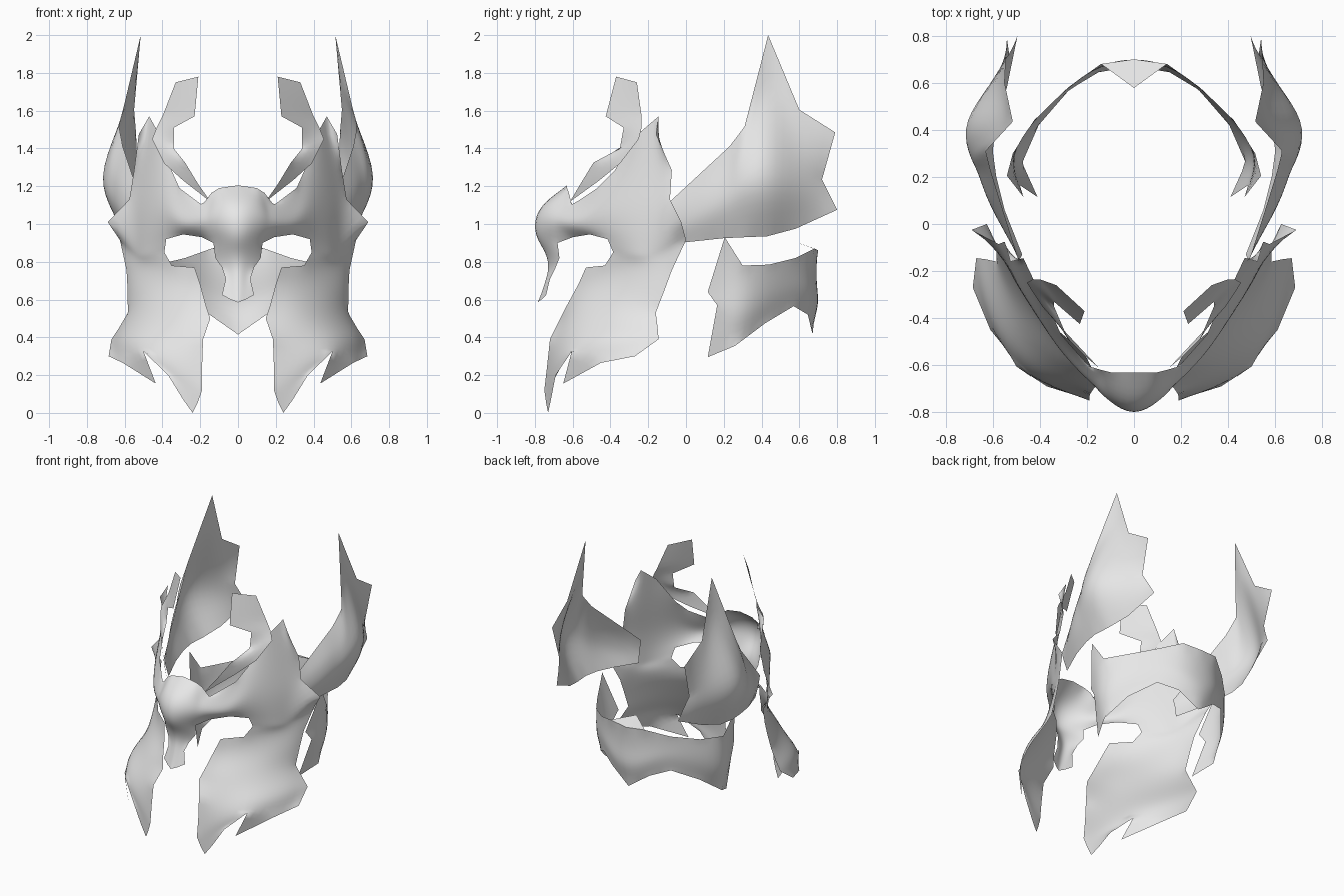
import bpy, bmesh

metal = bpy.data.materials.new("pale grey")
metal.diffuse_color = (0.8, 0.8, 0.8, 1)


def fit_inside(bm):
    """Push inner points out so that the smoothed plate passes through them."""
    inner = [v for v in bm.verts if not v.is_boundary and len(v.link_faces) == 4
             and all(len(f.verts) == 4 for f in v.link_faces)]
    goal = [v.co.copy() for v in inner]
    for _ in range(2):
        step = []
        for v, g in zip(inner, goal):
            near = [e.other_vert(v) for e in v.link_edges]
            far = {w for f in v.link_faces for w in f.verts} - set(near) - {v}
            limit = v.co * 16
            for w in near:
                limit = limit + w.co * 4
            for w in far:
                limit = limit + w.co
            step.append(g - limit / (32 + len(far)))
        for v, s in zip(inner, step):
            v.co += s


def sheet(name, grids):
    """Thin plate from grids of points, mirrored in x, smoothed inside a crisp outline."""
    bm = bmesh.new()
    for side in (1, -1):
        for rows in grids:
            vs = [[bm.verts.new((side * x, y, z)) for x, y, z in row] for row in rows]
            for a, b in zip(vs, vs[1:]):
                for i in range(len(a) - 1):
                    quad = [a[i], a[i + 1], b[i + 1], b[i]]
                    bm.faces.new(quad if side > 0 else quad[::-1])
    bmesh.ops.remove_doubles(bm, verts=bm.verts[:], dist=0.0005)
    bmesh.ops.recalc_face_normals(bm, faces=bm.faces[:])
    fit_inside(bm)
    # Keep outline corners sharp under subdivision
    ecr = bm.edges.layers.float.new("crease_edge")
    vcr = bm.verts.layers.float.new("crease_vert")
    for e in bm.edges:
        if e.is_boundary:
            e[ecr] = 1.0
            for v in e.verts:
                v[vcr] = 1.0
    for f in bm.faces:
        f.smooth = True
    me = bpy.data.meshes.new(name)
    bm.to_mesh(me)
    bm.free()
    me.materials.append(metal)
    ob = bpy.data.objects.new(name, me)
    bpy.context.collection.objects.link(ob)
    sub = ob.modifiers.new("smooth", 'SUBSURF')
    sub.levels = sub.render_levels = 2
    return ob


# Brow: columns from the centre out to the temple spike, top to bottom
brow = [
    [(0, -.63, 1.205), (0, -.75, 1.11), (0, -.80, 1.02), (0, -.79, .93)],
    [(.10, -.63, 1.19), (.10, -.71, 1.11), (.11, -.745, 1.02), (.08, -.75, .93)],
    [(.14, -.62, 1.165), (.15, -.66, 1.09), (.16, -.70, 1.01), (.13, -.68, .90)],
    [(.19, -.605, 1.10), (.20, -.63, 1.07), (.21, -.65, 1.0), (.19, -.60, .93)],
    [(.31, -.47, 1.19), (.30, -.52, 1.08), (.30, -.555, 1.0), (.29, -.51, .945)],
    [(.35, -.38, 1.28), (.38, -.41, 1.15), (.38, -.44, 1.03), (.38, -.415, .92)],
    [(.42, -.25, 1.48), (.46, -.27, 1.20), (.475, -.29, 1.03), (.49, -.27, .89)],
    [(.47, -.145, 1.57), (.51, -.155, 1.27), (.54, -.16, 1.08), (.55, -.16, .90)],
    [(.525, -.16, 1.475), (.55, -.075, 1.285), (.575, -.085, 1.13), (.69, -.025, 1.01)],
]
# Nose guard: rows downwards, starting at the brow's lower edge
nose = [
    [(0, -.79, .93), (.08, -.75, .93), (.13, -.68, .90)],
    [(0, -.75, .855), (.07, -.72, .85), (.12, -.67, .82)],
    [(0, -.73, .78), (.05, -.71, .77), (.085, -.69, .77)],
    [(0, -.745, .70), (.04, -.73, .70), (.065, -.72, .71)],
    [(0, -.785, .585), (.04, -.765, .60), (.085, -.74, .625)],
]
# Strip beside the eye, joining brow and cheek
temple = [
    [(.38, -.415, .92), (.49, -.27, .89), (.55, -.16, .90), (.69, -.025, 1.01)],
    [(.39, -.385, .85), (.49, -.27, .83), (.55, -.15, .84), (.625, 0, .915)],
    [(.35, -.43, .78), (.47, -.28, .77), (.55, -.16, .77), (.59, -.075, .755)],
]
# Cheek: rows downwards, inner edge to rear edge
cheek = [
    [(.23, -.53, .77)] + temple[-1],
    [(.20, -.57, .68), (.33, -.475, .67), (.46, -.34, .66), (.55, -.20, .66), (.585, -.11, .66)],
    [(.17, -.63, .57), (.32, -.555, .57), (.465, -.41, .56), (.55, -.255, .55), (.583, -.16, .53)],
    [(.147, -.665, .50), (.33, -.605, .48), (.485, -.475, .47), (.585, -.305, .46), (.63, -.15, .45)],
    [(.185, -.72, .39), (.34, -.65, .38), (.505, -.55, .385), (.62, -.36, .38), (.67, -.145, .39)],
    [(.19, -.735, .25), (.36, -.685, .27), (.50, -.605, .325), (.61, -.45, .265), (.685, -.27, .30)],
]
# Pointed chin tooth and rear jaw tooth
chin = [
    cheek[-1][:3],
    [(.19, -.75, .12), (.27, -.72, .15), (.37, -.69, .20)],
    [(.215, -.74, .05), (.24, -.73, 0), (.29, -.715, .07)],
]
jaw = [cheek[-1][2:4], [(.435, -.65, .155)] * 2]
sheet("face_mask", [brow, nose, temple, cheek, chin, jaw])

# Curled crest strips above the brow: inner and outer edges
crest = [
    [(.21, -.37, 1.78), (.33, -.26, 1.75)],
    [(.23, -.425, 1.57), (.40, -.235, 1.57)],
    [(.34, -.33, 1.51), (.43, -.235, 1.51)],
    [(.34, -.35, 1.40), (.455, -.25, 1.45)],
    [(.28, -.49, 1.325), (.39, -.35, 1.32)],
    [(.21, -.56, 1.21), (.29, -.46, 1.23)],
    [(.15, -.61, 1.125), (.155, -.605, 1.125)],
]
sheet("crest_strips", [crest])

# Side wings: columns from front to back, bottom to top, bowed outwards
wing = [
    [(.475, -.13, .89), (.48, -.14, .93), (.485, -.15, .97), (.485, -.16, 1.0), (.485, -.17, 1.04)],
    [(.55, .06, .91), (.60, .07, 1.02), (.61, .08, 1.12), (.60, .09, 1.20), (.57, .10, 1.29)],
    [(.585, .20, .925), (.65, .21, 1.08), (.66, .22, 1.20), (.645, .23, 1.30), (.61, .23, 1.41)],
    [(.60, .31, .93), (.69, .31, 1.14), (.695, .31, 1.28), (.67, .31, 1.41), (.63, .31, 1.515)],
    [(.585, .43, .935), (.70, .44, 1.165), (.685, .44, 1.38), (.555, .44, 1.70), (.515, .435, 2.0)],
    [(.54, .58, .975), (.605, .585, 1.15), (.61, .59, 1.30), (.58, .595, 1.48), (.55, .60, 1.605)],
    [(.495, .80, 1.075), (.51, .76, 1.155), (.53, .72, 1.235), (.535, .755, 1.36), (.54, .79, 1.485)],
]
sheet("side_wings", [wing])

# Neck guard: columns from the back centre round to the side, top to bottom
neck = [
    [(0, .70, .86), (0, .69, .70), (0, .70, .57), (0, .67, .415)],
    [(.14, .68, .87), (.145, .665, .72), (.15, .665, .62), (.15, .645, .52)],
    [(.28, .58, .82), (.28, .575, .73), (.28, .575, .65), (.275, .57, .565)],
    [(.425, .44, .785), (.42, .44, .68), (.415, .435, .58), (.405, .42, .475)],
    [(.515, .30, .78), (.51, .29, .64), (.50, .28, .50), (.475, .26, .355)],
    [(.54, .205, .93), (.47, .115, .64), (.485, .165, .57), (.41, .115, .295)],
]
sheet("neck_guard", [neck])

# Small inward ledge on the neck guard's top edge
ledge = [[(0, .70, .86), (.14, .68, .87)], [(0, .578, .905)] * 2]
sheet("neck_ledge", [ledge])
